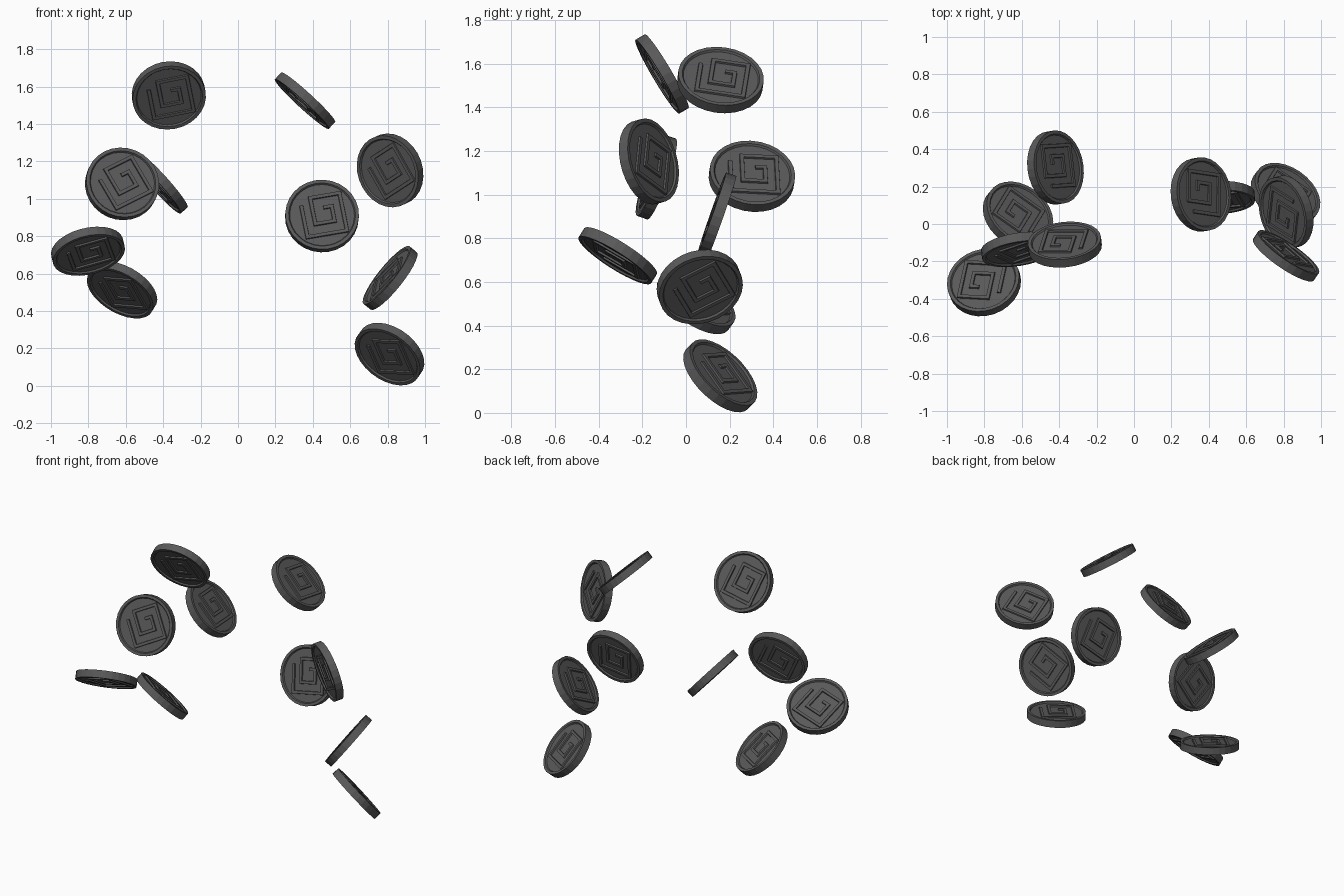
import bpy, bmesh
from mathutils import Vector, Matrix

cube = bpy.data.objects.get("Cube")
if cube:
    bpy.data.objects.remove(cube, do_unlink=True)

metal = bpy.data.materials.new("dark_grey_metal")
metal.use_nodes = True
GREY = (0.1, 0.1, 0.1, 1)
metal.diffuse_color = GREY
metal.node_tree.nodes["Principled BSDF"].inputs["Base Color"].default_value = GREY
metal.node_tree.nodes["Principled BSDF"].inputs["Roughness"].default_value = 0.6

RADIUS, HALF, RECESS, BAR = 0.197, 0.025, 0.009, 0.011
KEY = [(-.1, .07), (-.1, -.11), (.115, -.11), (.115, .105), (-.045, .105),
       (-.045, -.045), (.06, -.045), (.06, .04), (.015, .04)]


def ribbon(bm, path, flip):
    """Raised square spiral with mitred corners, on one face of the coin."""
    pts = [Vector(p) for p in path]
    dirs = [(b - a).normalized() for a, b in zip(pts, pts[1:])]
    rows = []
    for i, p in enumerate(pts):
        before, after = dirs[max(i - 1, 0)], dirs[min(i, len(dirs) - 1)]
        side = Vector((-before.y, before.x))
        if before != after:
            side += Vector((-after.y, after.x))
        row = []
        for s, z in ((-1, HALF - RECESS - .002), (-.8, HALF), (.8, HALF), (1, HALF - RECESS - .002)):
            q = p + side * BAR * s
            row.append(bm.verts.new(flip @ Vector((q.x, q.y, z))))
        rows.append(row)
    for a, b in zip(rows, rows[1:]):
        for k in range(3):
            bm.faces.new((a[k], b[k], b[k + 1], a[k + 1]))
    bm.faces.new(rows[0])
    bm.faces.new(rows[-1][::-1])


def coin_mesh():
    bm = bmesh.new()
    # Disc with a raised rim on both faces
    bmesh.ops.create_cone(bm, cap_ends=True, segments=28, radius1=RADIUS,
                          radius2=RADIUS, depth=HALF * 2)
    for sign in (1, -1):
        cap = [f for f in bm.faces if f.normal.z * sign > .9 and len(f.verts) > 4]
        bmesh.ops.inset_region(bm, faces=cap, thickness=.018)
        bmesh.ops.inset_region(bm, faces=cap, thickness=.006, depth=-RECESS)
    # Square spiral on each face
    ribbon(bm, KEY, Matrix.Identity(3))
    ribbon(bm, KEY, Matrix.Rotation(3.14159265, 3, 'Y'))
    bmesh.ops.recalc_face_normals(bm, faces=bm.faces[:])
    mesh = bpy.data.meshes.new("coin")
    bm.to_mesh(mesh)
    bm.free()
    mesh.materials.append(metal)
    return mesh


# Centre, normal of the rear face, direction of the spiral's bottom bar
COINS = [
    ((-.37, -.11, 1.553), (-.1, .86, .51), (1, 0, .2)),
    ((.358, .158, 1.525), (.67, .1, .73), (0, -1, .15)),
    ((.813, -.17, 1.152), (.55, .8, .23), (1, 0, .65)),
    ((-.62, -.136, 1.08), (-.15, .93, -.33), (1, 0, .5)),
    ((-.42, .302, 1.084), (.74, .12, .67), (0, -1, .05)),
    ((.449, .142, .908), (-.03, .94, -.33), (1, 0, .17)),
    ((-.802, -.313, .72), (-.2, .52, .82), (1, 0, .28)),
    ((-.62, .047, .513), (.43, .53, .73), (1, 0, -.08)),
    ((.813, .063, .577), (.76, .22, -.61), (0, -1, -.5)),
    ((.81, .157, .17), (.46, .62, .64), (1, 0, -.05)),
]

mesh = coin_mesh()
for i, (centre, normal, right) in enumerate(COINS):
    n, r = Vector(normal).normalized(), Vector(right)
    axis = 0 if r.x == 0 else 1
    r[axis] = -r.dot(n) / n[axis]      # tilt the bar into the coin's plane
    r.normalize()
    face = -n
    up = face.cross(r)
    coin = bpy.data.objects.new(f"coin_{i + 1}", mesh)
    basis = Matrix((r, up, face)).transposed().to_4x4()
    coin.matrix_world = Matrix.Translation(centre) @ basis
    bpy.context.collection.objects.link(coin)
